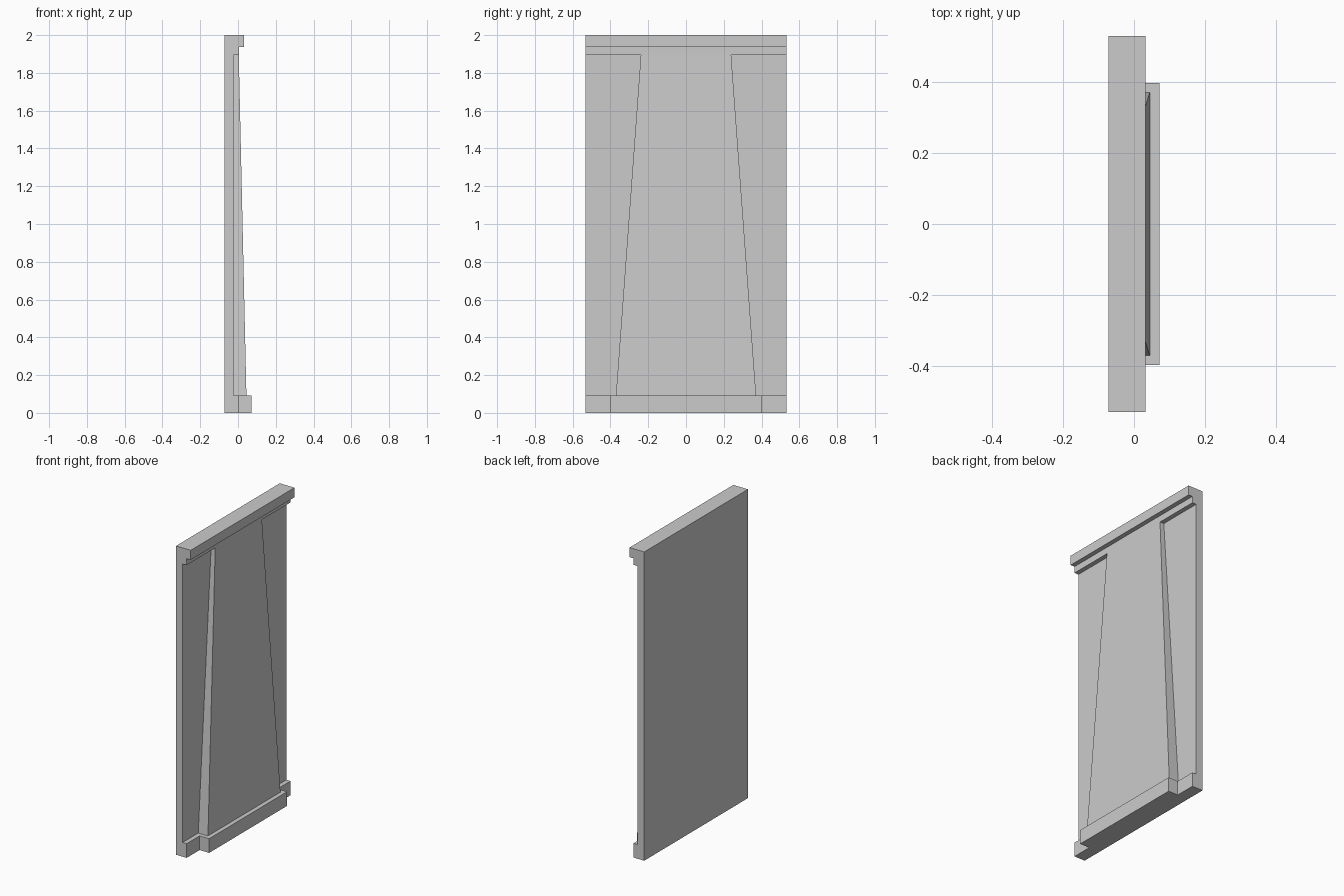
import bpy

if "Cube" in bpy.data.objects:
    bpy.data.objects.remove(bpy.data.objects["Cube"])

BACK, FACE, LEDGE, CAP, FRONT = -0.0725, -0.025, 0.004, 0.033, 0.0725   # x depths
BASE_Z, FRIEZE_Z, CAP_Z, TOP_Z = 0.092, 1.896, 1.938, 2.0              # heights
HALF_W = 0.531


def loft(name, ring_a, ring_b):
    """Solid between two matching closed rings of points."""
    n = len(ring_a)
    faces = [tuple(reversed(range(n))), tuple(range(n, 2 * n))]
    faces += [(i, (i + 1) % n, n + (i + 1) % n, n + i) for i in range(n)]
    mesh = bpy.data.meshes.new(name)
    mesh.from_pydata(ring_a + ring_b, [], faces)
    mesh.update()
    obj = bpy.data.objects.new(name, mesh)
    bpy.context.collection.objects.link(obj)
    return obj


def section(x0, x1, half_y, z):
    """Horizontal rectangle, counter-clockwise from above."""
    return [(x0, -half_y, z), (x1, -half_y, z), (x1, half_y, z), (x0, half_y, z)]


# Wall panel with base ledge, frieze and cap, extruded from its side profile
profile = [(BACK, 0), (BACK, TOP_Z), (CAP, TOP_Z), (CAP, CAP_Z), (LEDGE, CAP_Z),
           (LEDGE, FRIEZE_Z), (FACE, FRIEZE_Z), (FACE, BASE_Z), (LEDGE, BASE_Z), (LEDGE, 0)]
loft("wall_panel",
     [(x, -HALF_W, z) for x, z in profile],
     [(x, HALF_W, z) for x, z in profile])

# Projecting plinth block
loft("plinth", section(LEDGE, FRONT, 0.3985, 0), section(LEDGE, FRONT, 0.3985, BASE_Z))

# Buttress that narrows and leans back towards the frieze
loft("tapered_buttress",
     section(FACE, 0.0445, 0.371, BASE_Z), section(FACE, LEDGE, 0.239, FRIEZE_Z))

# Consistent outward normals
import bmesh
for obj in bpy.context.collection.objects:
    bm = bmesh.new()
    bm.from_mesh(obj.data)
    bmesh.ops.recalc_face_normals(bm, faces=bm.faces)
    bm.to_mesh(obj.data)
    bm.free()
